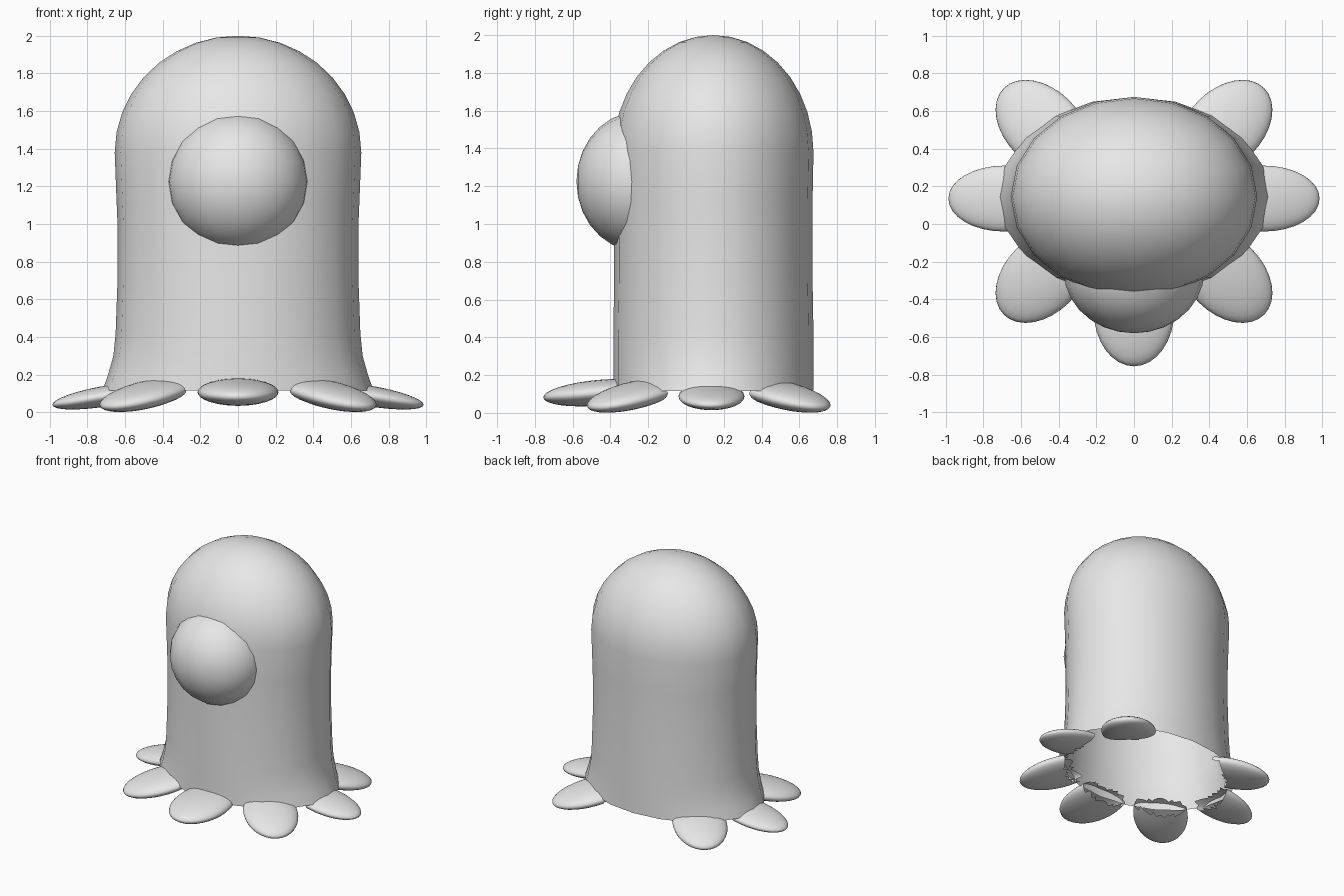
import bpy, bmesh, math
from mathutils import Matrix, Vector

if "Cube" in bpy.data.objects:
    bpy.data.objects.remove(bpy.data.objects["Cube"])

CY = 0.145          # body axis
SIDES = 20

grey = bpy.data.materials.new("plain grey")
grey.diffuse_color = (0.8, 0.8, 0.8, 1)
grey.use_nodes = True
grey.node_tree.nodes["Principled BSDF"].inputs["Base Color"].default_value = grey.diffuse_color


def finish(name, bm):
    me = bpy.data.meshes.new(name)
    bm.to_mesh(me)
    bm.free()
    me.materials.append(grey)
    for p in me.polygons:
        p.use_smooth = True
    ob = bpy.data.objects.new(name, me)
    bpy.context.collection.objects.link(ob)
    return ob


def trim_inside(bm, rx, ry, limit):
    """Remove faces buried within the hollow body."""
    buried = []
    for f in bm.faces:
        c = f.calc_center_median()
        if math.hypot(c.x / rx, (c.y - CY) / ry) < limit:
            buried.append(f)
    bmesh.ops.delete(bm, geom=buried, context='FACES')


def ellipsoid(name, centre, radii, rotation, segs, rings, trim):
    bm = bmesh.new()
    bmesh.ops.create_uvsphere(bm, u_segments=segs, v_segments=rings, radius=1)
    bm.transform(Matrix.Translation(centre) @ rotation @ Matrix.Diagonal((*radii, 1)))
    trim_inside(bm, *trim)
    return finish(name, bm)


# Body: hollow oval shell, flared sideways at the foot, with a domed top
rows = [(0.115, 0.72, 0.53), (0.2, 0.69, 0.53), (0.3, 0.662, 0.53),
        (0.42, 0.65, 0.53), (0.7, 0.64, 0.525), (1.0, 0.64, 0.525),
        (1.12, 0.645, 0.525), (1.38, 0.655, 0.53)]
DOME = 9
for i in range(1, DOME):
    a = math.pi / 2 * i / DOME
    rows.append((1.38 + 0.62 * math.sin(a), 0.655 * math.cos(a), 0.53 * math.cos(a)))

bm = bmesh.new()
loops = []
for z, rx, ry in rows:
    loops.append([bm.verts.new((rx * math.cos(t), CY + ry * math.sin(t), z))
                  for t in (math.tau * k / SIDES for k in range(SIDES))])
for lo, hi in zip(loops, loops[1:]):
    for k in range(SIDES):
        n = (k + 1) % SIDES
        bm.faces.new((lo[k], lo[n], hi[n], hi[k]))
tip = bm.verts.new((0, CY, 2.0))
for k in range(SIDES):
    bm.faces.new((loops[-1][k], loops[-1][(k + 1) % SIDES], tip))
finish("body", bm)

# Large round bulge on the front, pole facing forward
ellipsoid("front_bulge", Vector((0, -0.25, 1.225)), (0.373, 0.37, 0.33),
          Matrix.Rotation(math.pi / 2, 4, 'X'), SIDES, 14, (0.65, 0.53, 0.85))

# Seven flattened feet: name, heading, centre, half sizes, downward tilt
feet = [("front_foot", -90, (0, -0.457, 0.107), (0.30, 0.215, 0.068), 5)]
for side, sx in (("right", 1), ("left", -1)):
    def heading(deg):
        return deg if sx > 0 else 180 - deg
    feet += [
        (side + "_foot", heading(0), (sx * 0.69, 0.135, 0.088), (0.30, 0.175, 0.055), 9.5),
        (side + "_front_foot", heading(-45), (sx * 0.485, -0.275, 0.0935), (0.30, 0.20, 0.065), 13),
        (side + "_back_foot", heading(45), (sx * 0.485, 0.515, 0.0935), (0.30, 0.20, 0.065), 13),
    ]
for name, deg, centre, radii, tilt in feet:
    rot = (Matrix.Rotation(math.radians(deg), 4, 'Z')
           @ Matrix.Rotation(math.radians(tilt), 4, 'Y'))
    ellipsoid(name, Vector(centre), radii, rot, 32, 16, (0.70, 0.53, 0.93))
